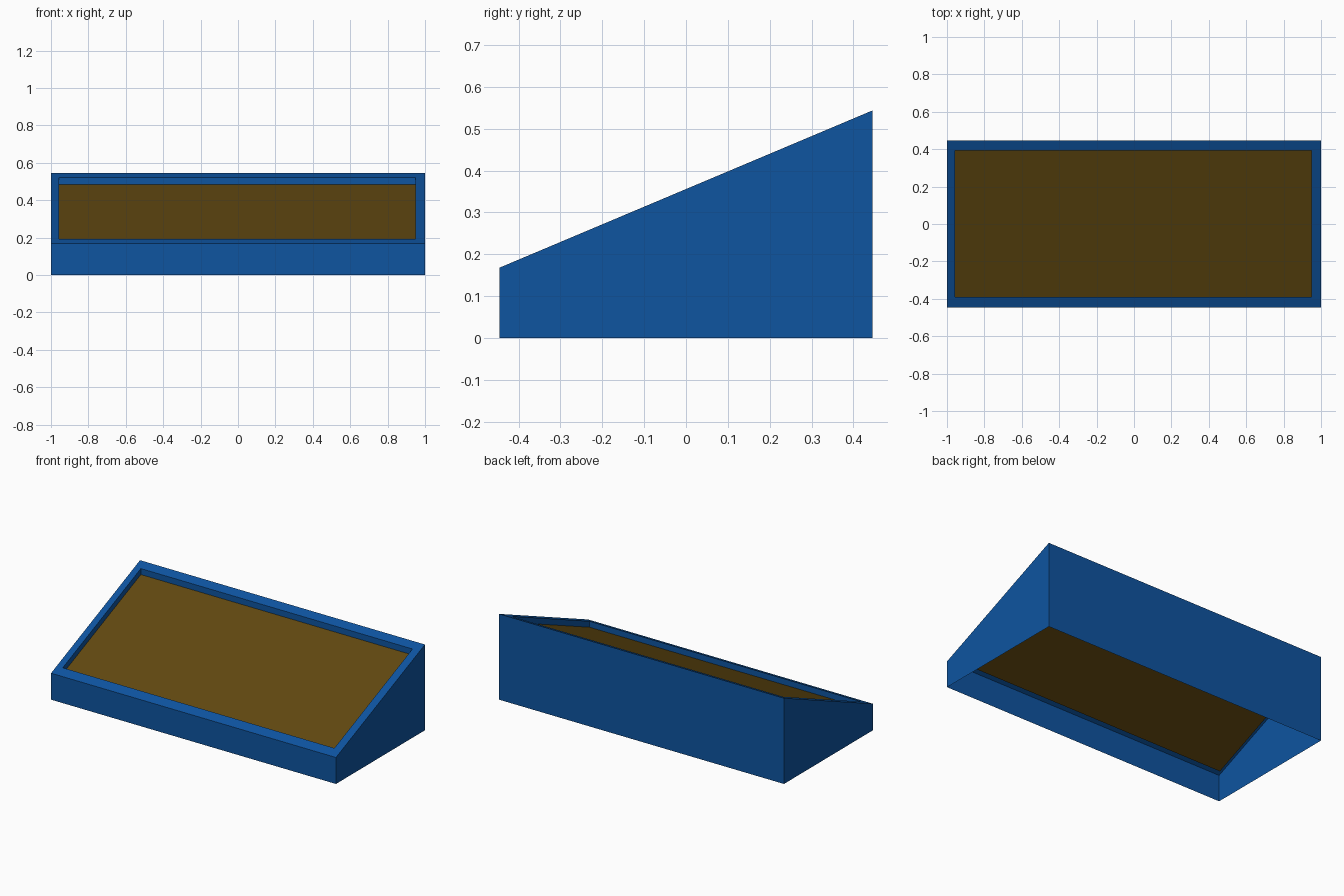
import bpy, bmesh

if "Cube" in bpy.data.objects:
    bpy.data.objects.remove(bpy.data.objects["Cube"])

HALF_Y, Z_FRONT, Z_BACK = 0.446, 0.168, 0.544
RECESS = 0.038


def material(name, rgb):
    m = bpy.data.materials.new(name)
    m.diffuse_color = (*rgb, 1)
    m.use_nodes = True
    m.node_tree.nodes["Principled BSDF"].inputs["Base Color"].default_value = m.diffuse_color
    return m


def slope(y):
    """Height of the sloped top at depth y."""
    return Z_FRONT + (Z_BACK - Z_FRONT) * (y + HALF_Y) / (2 * HALF_Y)


def rectangle(x0, x1, y0, y1, height):
    return [(x, y, height(y)) for x, y in ((x0, y0), (x1, y0), (x1, y1), (x0, y1))]


def build(name, rings, mat, cap=False):
    """Join successive four-cornered rings with faces, optionally filling the last."""
    bm = bmesh.new()
    loops = [[bm.verts.new(p) for p in ring] for ring in rings]
    for a, b in zip(loops, loops[1:]):
        for i in range(4):
            j = (i + 1) % 4
            bm.faces.new((a[i], a[j], b[j], b[i]))
    if cap:
        bm.faces.new(loops[-1])
    mesh = bpy.data.meshes.new(name)
    bm.to_mesh(mesh)
    bm.free()
    mesh.materials.append(mat)
    bpy.context.collection.objects.link(bpy.data.objects.new(name, mesh))


outer = (-1, 1, -HALF_Y, HALF_Y)
opening = (-0.958, 0.949, -0.389, 0.394)


def panel_height(y):
    return slope(y) - RECESS


# Open-bottomed wedge casing with sloped rim and recess walls
build("casing", [
    rectangle(*outer, lambda y: 0),
    rectangle(*outer, slope),
    rectangle(*opening, slope),
    rectangle(*opening, panel_height),
], material("blue", (0.0044, 0.089, 0.352)))

# Sunken sloped panel
build("panel", [rectangle(*opening, panel_height)],
      material("dark ochre", (0.12, 0.065, 0.0052)), cap=True)
